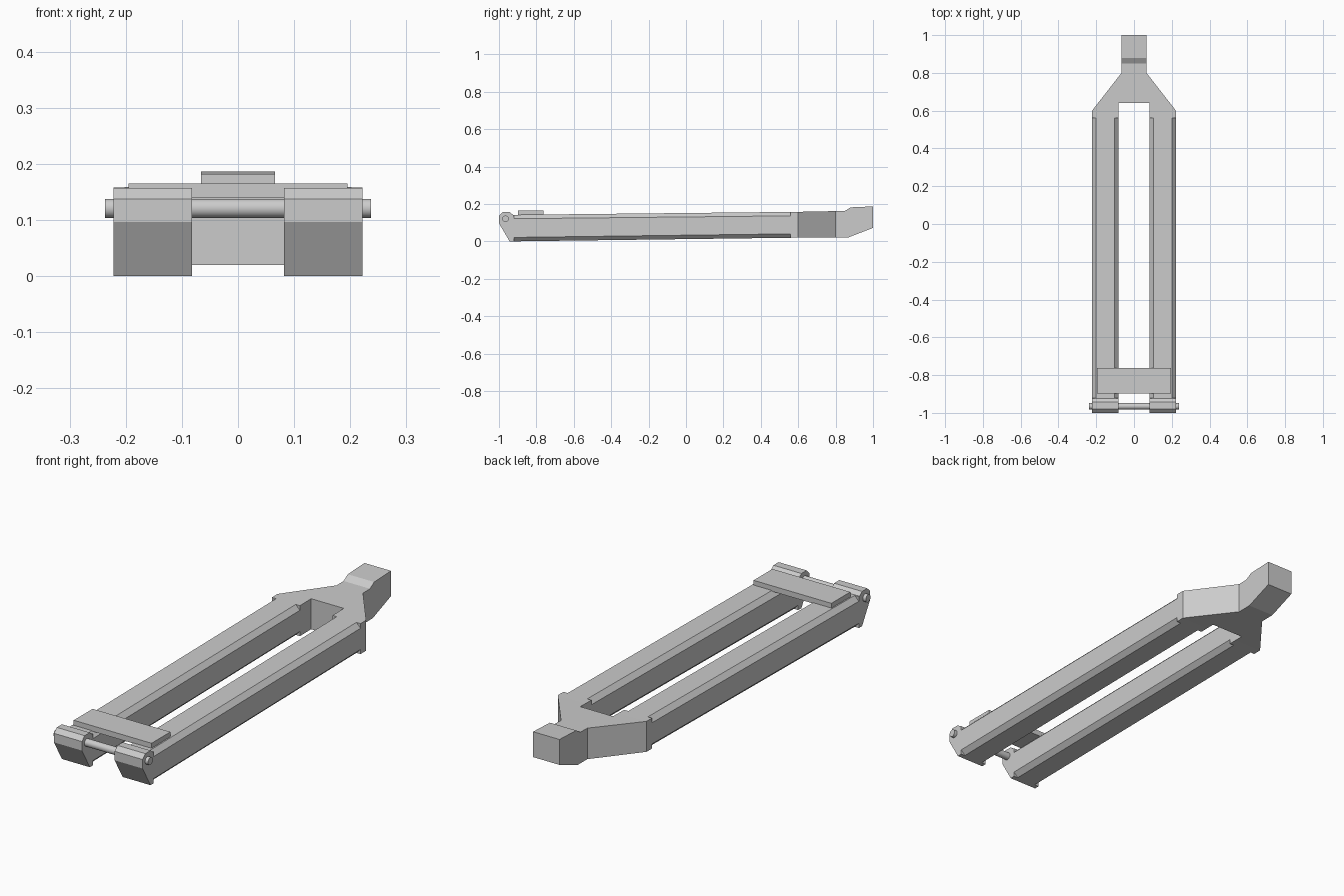
import bpy, bmesh
from mathutils import Vector

if "Cube" in bpy.data.objects:
    bpy.data.objects.remove(bpy.data.objects["Cube"])


def make_object(name, bm):
    bmesh.ops.recalc_face_normals(bm, faces=bm.faces)
    mesh = bpy.data.meshes.new(name)
    bm.to_mesh(mesh)
    bm.free()
    obj = bpy.data.objects.new(name, mesh)
    bpy.context.collection.objects.link(obj)
    return obj


def loft(name, start, end):
    """Closed solid between two matching outlines."""
    bm = bmesh.new()
    a = [bm.verts.new(p) for p in start]
    b = [bm.verts.new(p) for p in end]
    bm.faces.new(a)
    bm.faces.new(b)
    n = len(a)
    for i in range(n):
        j = (i + 1) % n
        bm.faces.new((a[i], a[j], b[j], b[i]))
    return make_object(name, bm)


def boolean(obj, cutter, operation):
    mod = obj.modifiers.new("cut", 'BOOLEAN')
    mod.operation = operation
    mod.solver = 'EXACT'
    mod.object = cutter
    deps = bpy.context.evaluated_depsgraph_get()
    mesh = bpy.data.meshes.new_from_object(obj.evaluated_get(deps))
    obj.modifiers.clear()
    obj.data = mesh
    bpy.data.objects.remove(cutter)


# Fork frame: side profile (y, z) trimmed by the plan outline (x, y)
side = [(-0.943, 0), (0.6, 0.02), (0.87, 0.022), (1, 0.072), (1, 0.187),
        (0.88, 0.182), (0.85, 0.163), (0.6, 0.158), (-0.925, 0.142),
        (-0.943, 0.157), (-0.98, 0.157), (-1, 0.138), (-1, 0.097)]
frame = loft("fork_frame", [(-0.3, y, z) for y, z in side],
             [(0.3, y, z) for y, z in side])

half = [(0.082, 0.64), (0.082, -1.1), (0.222, -1.1), (0.222, 0.6),
        (0.066, 0.8), (0.066, 1.1)]
plan = half + [(-x, y) for x, y in reversed(half)]
outline = loft("plan_cutter", [(x, y, -0.1) for x, y in plan],
               [(x, y, 0.3) for x, y in plan])
boolean(frame, outline, 'INTERSECT')

# Chamfers along the four long edges of each leg
E, C = 0.01, 0.021
Y0, Y1 = -0.92, 0.56


def edge_z(y, up):
    if up > 0:
        return 0.142 + (y + 0.925) * 0.016 / 1.525
    return (y + 0.943) * 0.02 / 1.543


for side_sign in (-1, 1):
    for x, out in ((0.222, 1), (0.082, -1)):
        for up in (-1, 1):
            rings = []
            for y in (Y0, Y1):
                z = edge_z(y, up)
                corner = Vector((side_sign * (x + out * E), y, z + up * E))
                leg = C + 2 * E
                rings.append([corner,
                              corner - Vector((side_sign * out * leg, 0, 0)),
                              corner - Vector((0, 0, up * leg))])
            boolean(frame, loft("chamfer_cutter", *rings), 'DIFFERENCE')

# Cross plate bridging the legs
plate = [(-0.195, -0.897), (0.195, -0.897), (0.195, -0.762), (-0.195, -0.762)]
loft("cross_plate", [(x, y, 0.14) for x, y in plate],
     [(x, y, 0.165) for x, y in plate])

# Pivot pin through the front ends
bpy.ops.mesh.primitive_cylinder_add(vertices=32, radius=0.017, depth=0.474,
                                    location=(0, -0.965, 0.121),
                                    rotation=(0, 1.5707963, 0))
pin = bpy.context.object
pin.name = "pivot_pin"
bpy.ops.object.shade_smooth_by_angle()
